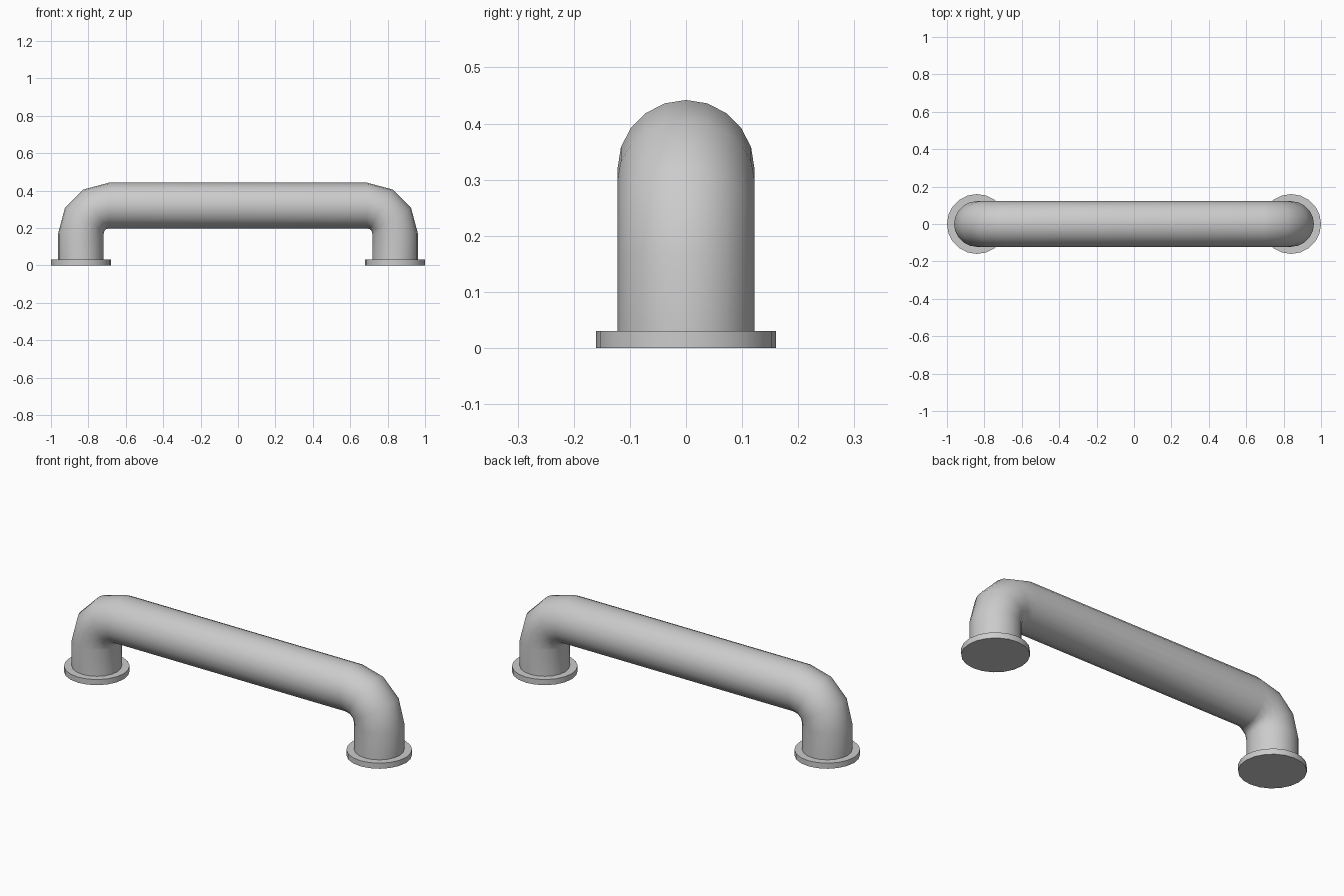
import bpy, bmesh
from math import sin, cos, pi, radians
from mathutils import Vector

if "Cube" in bpy.data.objects:
    bpy.data.objects.remove(bpy.data.objects["Cube"])

SIDES = 20
TUBE_R, LEG_X, BAR_Z, BEND_R = 0.122, 0.84, 0.32, 0.15
FLANGE_R, FLANGE_H = 0.16, 0.03


def smooth(obj):
    bpy.ops.object.select_all(action='DESELECT')
    obj.select_set(True)
    bpy.context.view_layer.objects.active = obj
    bpy.ops.object.shade_smooth_by_angle(angle=radians(40))


# Path of (x, z, angle): angle turns the section from leg to bar
cx, cz = LEG_X - BEND_R, BAR_Z - BEND_R
right = [(LEG_X, FLANGE_H, 0.0)]
for i in range(4):
    a = i * pi / 6
    right.append((cx + BEND_R * cos(a), cz + BEND_R * sin(a), a))
left = [(-x, z, pi - a) for x, z, a in reversed(right)]

# Bent handle tube
bm = bmesh.new()
rings = []
for x, z, a in right + left:
    out = Vector((cos(a), 0, sin(a)))
    ring = []
    for k in range(SIDES):
        t = 2 * pi * k / SIDES
        ring.append(bm.verts.new(Vector((x, 0, z)) + TUBE_R * (cos(t) * out + Vector((0, sin(t), 0)))))
    rings.append(ring)
for r0, r1 in zip(rings, rings[1:]):
    for k in range(SIDES):
        n = (k + 1) % SIDES
        bm.faces.new((r0[k], r0[n], r1[n], r1[k]))
bmesh.ops.recalc_face_normals(bm, faces=bm.faces)
mesh = bpy.data.meshes.new("handle_tube")
bm.to_mesh(mesh)
bm.free()
tube = bpy.data.objects.new("handle_tube", mesh)
bpy.context.collection.objects.link(tube)
smooth(tube)

# Mounting flanges under both legs
for name, s in (("left", -1), ("right", 1)):
    bpy.ops.mesh.primitive_cylinder_add(vertices=SIDES, radius=FLANGE_R, depth=FLANGE_H,
                                        location=(s * LEG_X, 0, FLANGE_H / 2))
    flange = bpy.context.object
    flange.name = name + "_flange"
    smooth(flange)
